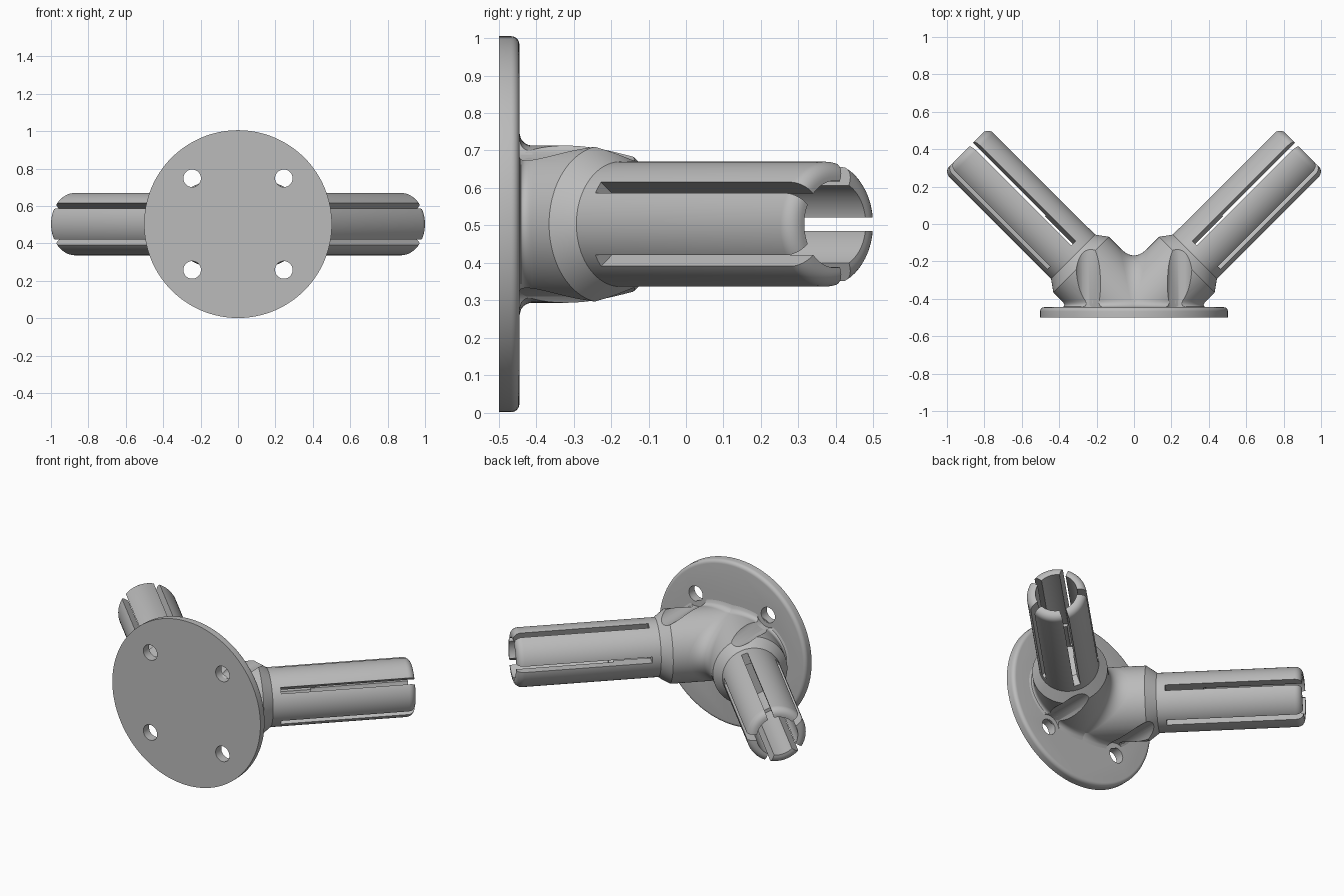
import bpy, bmesh
from math import sin, cos, pi, sqrt, radians
from mathutils import Matrix, Vector

if "Cube" in bpy.data.objects:
    bpy.data.objects.remove(bpy.data.objects["Cube"])

CZ = 0.503                       # height of the plate centre
HUB, ARM, BORE, STEP = 0.21, 0.167, 0.116, 0.098
LENGTH, TIP = 1.27, 0.04         # arm length and tip rounding
BACK = -0.445                    # rear face of the plate
HOLE = 0.245                     # screw hole offset

grey = bpy.data.materials.new("plain grey")
grey.use_nodes = True
grey.diffuse_color = (0.5, 0.5, 0.5, 1)
grey.node_tree.nodes["Principled BSDF"].inputs["Base Color"].default_value = (0.5, 0.5, 0.5, 1)


def finish(name, bm, recalc=True):
    if recalc:
        bmesh.ops.recalc_face_normals(bm, faces=bm.faces)
    mesh = bpy.data.meshes.new(name)
    bm.to_mesh(mesh)
    bm.free()
    mesh.materials.append(grey)
    obj = bpy.data.objects.new(name, mesh)
    bpy.context.collection.objects.link(obj)
    return obj


def loft(bm, rings):
    """Closed skin through equal rings, capped at both ends."""
    rows = [[bm.verts.new(p) for p in ring] for ring in rings]
    n = len(rows[0])
    for a, b in zip(rows, rows[1:]):
        for i in range(n):
            bm.faces.new((a[i], a[(i + 1) % n], b[(i + 1) % n], b[i]))
    bm.faces.new(rows[0][::-1])
    bm.faces.new(rows[-1])


def revolve(bm, profile, matrix, n=80):
    loft(bm, [[matrix @ Vector((r * cos(2 * pi * i / n), r * sin(2 * pi * i / n), t))
               for i in range(n)] for r, t in profile])


def cut(obj, cutter):
    mod = obj.modifiers.new("cut", 'BOOLEAN')
    mod.operation = 'DIFFERENCE'
    mod.solver = 'EXACT'
    mod.object = cutter
    bpy.context.view_layer.update()
    deps = bpy.context.evaluated_depsgraph_get()
    mesh = bpy.data.meshes.new_from_object(obj.evaluated_get(deps))
    obj.modifiers.clear()
    obj.data = mesh


def mirrored(obj, name):
    bm = bmesh.new()
    bm.from_mesh(obj.data)
    bmesh.ops.transform(bm, matrix=Matrix.Scale(-1, 4, (1, 0, 0)), verts=bm.verts)
    bmesh.ops.reverse_faces(bm, faces=bm.faces)
    return finish(name, bm, False)


# Frames: plate axis points to the back, arm axis leans 45 degrees outward
plate_frame = Matrix.Translation((0, 0, CZ)) @ Matrix.Rotation(-pi / 2, 4, 'X')
k = sqrt(0.5)
arm_frame = Matrix(((-k, 0, k, 0), (k, 0, k, -0.5), (0, 1, 0, CZ), (0, 0, 0, 1)))


def four_rods(bm, radius, y0, y1):
    for sx in (-1, 1):
        for sz in (-1, 1):
            shift = Matrix.Translation((sx * HOLE, 0, sz * HOLE))
            revolve(bm, [(radius, y0), (radius, y1)], shift @ plate_frame, 40)


# Round base plate with a softened rear rim and four screw holes
bm = bmesh.new()
rim = [(0.48 + 0.022 * cos(a), BACK - 0.022 + 0.022 * sin(a))
       for a in [radians(15 * i) for i in range(7)]]
revolve(bm, [(0.502, -0.5)] + rim, plate_frame, 128)
plate = finish("base_plate", bm)
bm = bmesh.new()
four_rods(bm, 0.047, -0.6, -0.3)
hole_cutter = finish("hole_cutter", bm)
cut(plate, hole_cutter)

# Cutter for the arm slots and the screw head clearances
bm = bmesh.new()
four_rods(bm, 0.075, BACK - 0.002, 0.0)
for i in range(5):
    turn = Matrix.Rotation(2 * pi * i / 5, 4, 'Z')
    box = Matrix.Translation((0.15, 0, 0.96)) @ Matrix.Diagonal((0.16, 0.036, 0.9, 1))
    bmesh.ops.create_cube(bm, size=1, matrix=arm_frame @ turn @ box)
slot_cutter = finish("slot_cutter", bm)

# Arm: hub sleeve, chamfer, tube with rounded tip and stepped bore
tip = [(ARM - TIP + TIP * cos(a), LENGTH - TIP + TIP * sin(a))
       for a in [radians(15 * i) for i in range(7)]]
profile = [(HUB, -0.3), (HUB, 0.40), (ARM, 0.46)] + tip
profile += [(BORE, LENGTH), (BORE, 0.72), (STEP, 0.72), (STEP, 0.5)]
bm = bmesh.new()
revolve(bm, profile, arm_frame)
cutting = bmesh.ops.bisect_plane(bm, geom=bm.verts[:] + bm.edges[:] + bm.faces[:],
                                 plane_co=(0, BACK - 0.015, 0), plane_no=(0, 1, 0),
                                 clear_inner=True)
bmesh.ops.holes_fill(bm, edges=[e for e in bm.edges if e.is_boundary], sides=0)
left_arm = finish("left_arm", bm)
cut(left_arm, slot_cutter)

# Flared foot where the sleeve meets the plate
FLARE = 0.035
bm = bmesh.new()
rings = []
for h in [-0.015] + [FLARE * i / 8 for i in range(9)]:
    grow = FLARE - sqrt(FLARE ** 2 - (FLARE - max(h, 0)) ** 2)
    y = BACK + h
    rings.append([(y + 0.5 + (HUB / k + grow) * cos(2 * pi * i / 80), y,
                   CZ + (HUB + grow) * sin(2 * pi * i / 80)) for i in range(80)])
loft(bm, rings)
left_foot = finish("left_foot", bm)
cut(left_foot, slot_cutter)

# Soft valley between the two sleeves, fading towards top and bottom
bm = bmesh.new()
rows = []
for i in range(1, 40):
    a = -pi / 2 + pi * i / 40
    w, d = HUB * cos(a), 0.07 * cos(a)
    rows.append([bm.verts.new((d * j / 6, -0.5 + w / k + d * ((j / 6) ** 2 + 1) / 2,
                               CZ + HUB * sin(a))) for j in range(-6, 7)])
for a, b in zip(rows, rows[1:]):
    for j in range(12):
        bm.faces.new((a[j], b[j], b[j + 1], a[j + 1]))
valley = finish("valley_blend", bm, False)

right_arm = mirrored(left_arm, "right_arm")
right_foot = mirrored(left_foot, "right_foot")
for helper in (hole_cutter, slot_cutter):
    bpy.data.objects.remove(helper)

# Smooth round surfaces, sharp edges kept
bpy.ops.object.select_all(action='DESELECT')
for obj in (plate, left_arm, right_arm, left_foot, right_foot, valley):
    obj.select_set(True)
bpy.context.view_layer.objects.active = plate
bpy.ops.object.shade_smooth_by_angle(angle=radians(30))
